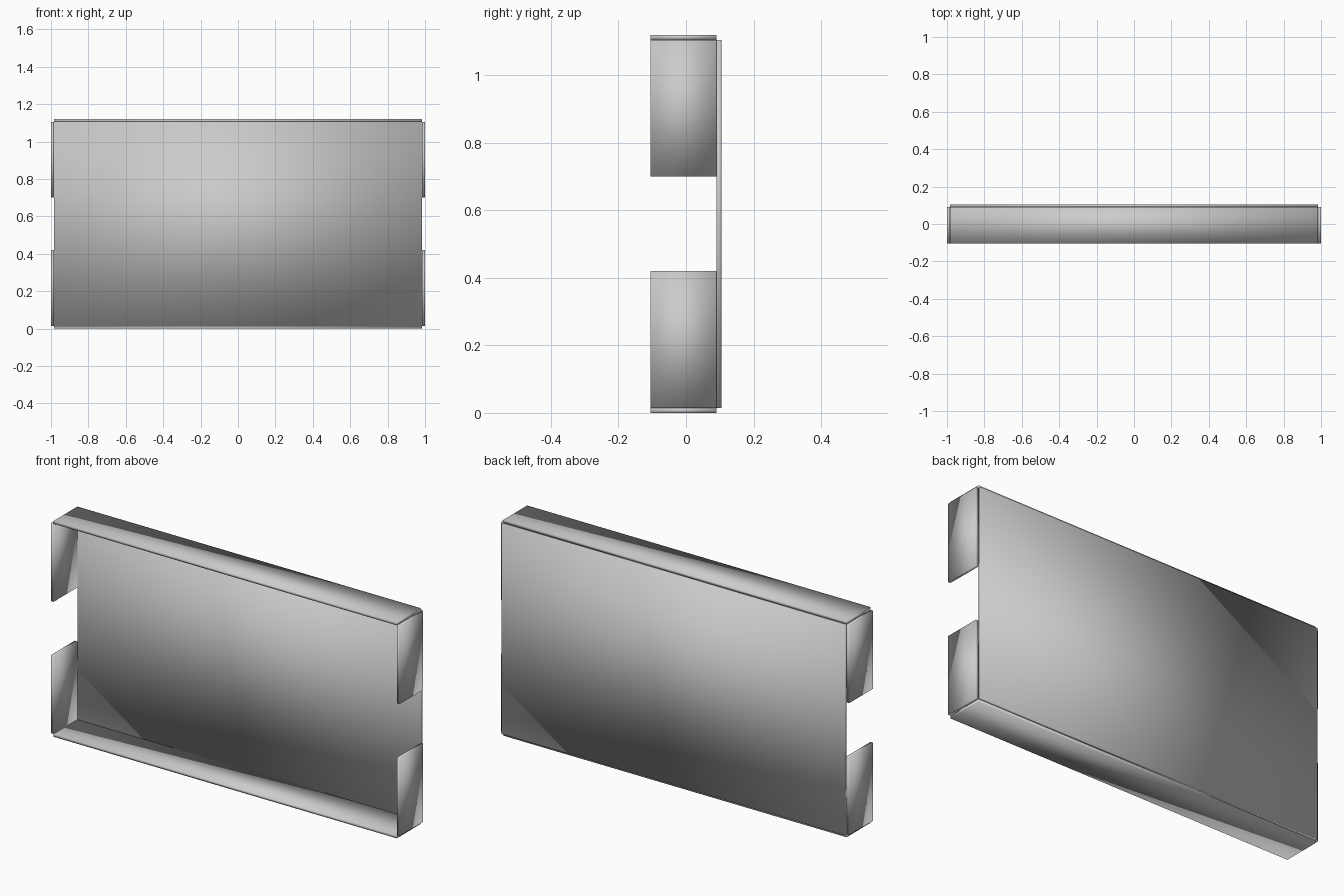
import bpy

if "Cube" in bpy.data.objects:
    bpy.data.objects.remove(bpy.data.objects["Cube"])

T = 0.015                 # sheet thickness
X = 0.985                 # inner half width
Y0, Y1 = -0.105, 0.09     # front lip and inner back plane
Z0, Z1 = T, 1.105         # inner bottom and top
TAB = 0.405               # height of each side tab


def plate(name, lo, hi):
    bpy.ops.mesh.primitive_cube_add(size=1)
    ob = bpy.context.object
    ob.name = ob.data.name = name
    for v in ob.data.vertices:
        v.co = [hi[i] if v.co[i] > 0 else lo[i] for i in range(3)]
    # smooth over every edge, giving the soft gradient across each plate
    bpy.ops.object.shade_smooth()
    return ob


# back panel
plate("back_panel", (-X, Y1, Z0), (X, Y1 + T, Z1))

# full width top and bottom flanges
plate("top_flange", (-X, Y0, Z1), (X, Y1, Z1 + T))
plate("bottom_flange", (-X, Y0, Z0 - T), (X, Y1, Z0))

# corner tabs on both sides, leaving the middle of each side open
for side, x in (("left", -X - T), ("right", X)):
    for level, z in (("lower", Z0), ("upper", Z1 - TAB)):
        plate(f"{side}_{level}_tab", (x, Y0, z), (x + T, Y1, z + TAB))
